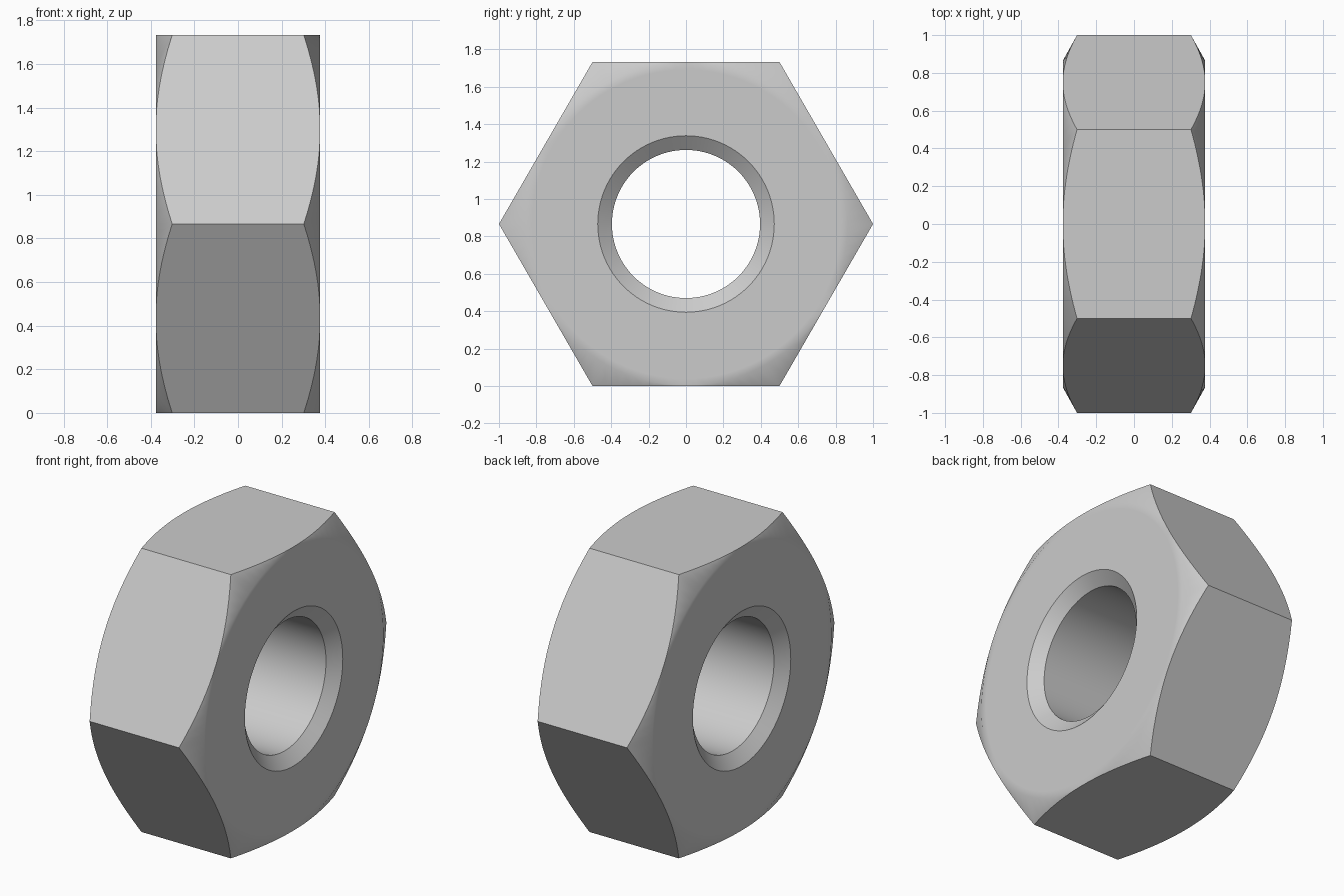
import bpy
import bmesh
from math import cos, sin, tan, pi, radians

default = bpy.data.objects.get("Cube")
if default:
    bpy.data.objects.remove(default, do_unlink=True)

SEGMENTS = 96                 # multiple of 6, so the corners are exact
APOTHEM = cos(pi / 6)         # flat side distance, corner radius is 1
HALF_WIDTH = 0.377
BORE, BORE_RIM, RIM_DEPTH = 0.396, 0.472, 0.06
CHAMFER = tan(radians(29.3))  # slope of the conical corner chamfer


def half_profile(angle):
    """(radius, x) points from the bore out to the hexagon edge."""
    radius = APOTHEM / cos(angle % (pi / 3) - pi / 6)
    return [
        (BORE, HALF_WIDTH - RIM_DEPTH),
        (BORE_RIM, HALF_WIDTH),
        (APOTHEM - 0.04, HALF_WIDTH),
        (APOTHEM - 0.002, HALF_WIDTH),
        (radius, HALF_WIDTH - (radius - APOTHEM) * CHAMFER),
    ]


# Steel material
steel = bpy.data.materials.new("steel grey")
steel.use_nodes = True
colour = (0.6, 0.6, 0.6, 1)
steel.diffuse_color = colour
steel.node_tree.nodes["Principled BSDF"].inputs["Base Color"].default_value = colour

# Nut body: closed cross-section swept around the x axis
bm = bmesh.new()
loops = []
for i in range(SEGMENTS):
    angle = 2 * pi * i / SEGMENTS
    half = half_profile(angle)
    section = half + [(r, -x) for r, x in reversed(half)]
    loops.append([bm.verts.new((x, r * cos(angle), APOTHEM + r * sin(angle)))
                  for r, x in section])

for i, a in enumerate(loops):
    b = loops[(i + 1) % SEGMENTS]
    for j in range(len(a)):
        k = (j + 1) % len(a)
        bm.faces.new((a[j], a[k], b[k], b[j]))
bmesh.ops.recalc_face_normals(bm, faces=bm.faces)

mesh = bpy.data.meshes.new("hex_nut")
bm.to_mesh(mesh)
bm.free()
mesh.materials.append(steel)
nut = bpy.data.objects.new("hex_nut", mesh)
bpy.context.collection.objects.link(nut)

# Smooth bore and chamfers, crisp hexagon edges
bpy.ops.object.select_all(action="DESELECT")
nut.select_set(True)
bpy.context.view_layer.objects.active = nut
bpy.ops.object.shade_smooth_by_angle(angle=radians(34))
